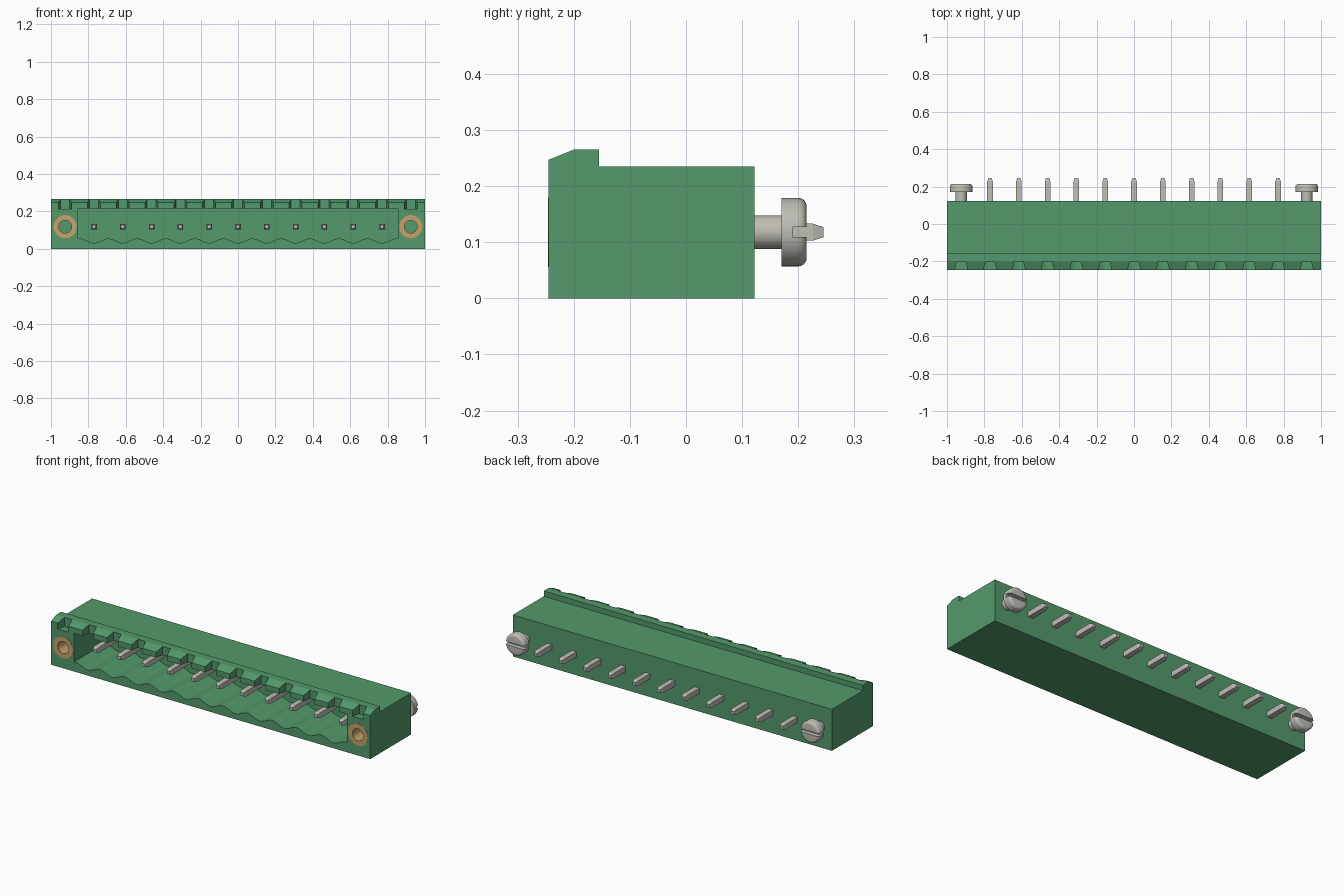
import bpy, bmesh, math
from mathutils import Matrix, Vector

if "Cube" in bpy.data.objects:
    bpy.data.objects.remove(bpy.data.objects["Cube"], do_unlink=True)


def material(name, rgb):
    m = bpy.data.materials.new(name)
    m.use_nodes = True
    m.diffuse_color = (*rgb, 1)
    m.node_tree.nodes["Principled BSDF"].inputs["Base Color"].default_value = (*rgb, 1)
    return m


GREEN = material("green plastic", (0.087, 0.323, 0.147))
METAL = material("tin grey", (0.52, 0.51, 0.46))
BRASS = material("brass", (0.56, 0.36, 0.15))

PITCH, AXIS_Z = 0.154, 0.118
FRONT, BACK = -0.245, 0.122
SCREW_X = 6 * PITCH


def finish(name, bm, mat, smooth=False):
    bmesh.ops.recalc_face_normals(bm, faces=bm.faces)
    me = bpy.data.meshes.new(name)
    bm.to_mesh(me)
    bm.free()
    me.materials.append(mat)
    ob = bpy.data.objects.new(name, me)
    bpy.context.collection.objects.link(ob)
    if smooth:
        bpy.ops.object.select_all(action='DESELECT')
        ob.select_set(True)
        bpy.context.view_layer.objects.active = ob
        bpy.ops.object.shade_smooth_by_angle(angle=math.radians(35))
    return ob


def prism(name, points, sweep, mat=GREEN):
    """Extrude a closed outline of 3D points along the sweep vector."""
    bm = bmesh.new()
    face = bm.faces.new([bm.verts.new(p) for p in points])
    new = bmesh.ops.extrude_face_region(bm, geom=[face])["geom"]
    bmesh.ops.translate(bm, vec=sweep, verts=[v for v in new if isinstance(v, bmesh.types.BMVert)])
    return finish(name, bm, mat)


def lathe(name, profile, x, mat, closed=False, steps=40):
    """Spin (radius, y) points about the y-directed line through (x, AXIS_Z)."""
    bm = bmesh.new()
    verts = [bm.verts.new((x + r, y, AXIS_Z)) for r, y in profile]
    ends = verts[1:] + verts[:1] if closed else verts[1:]
    edges = [bm.edges.new(pair) for pair in zip(verts, ends)]
    bmesh.ops.spin(bm, geom=verts + edges, cent=(x, 0, AXIS_Z), axis=(0, 1, 0),
                   angle=math.tau, steps=steps)
    bmesh.ops.remove_doubles(bm, verts=bm.verts, dist=0.0001)
    return finish(name, bm, mat, True)


def cut(target, cutter):
    mod = target.modifiers.new("cut", 'BOOLEAN')
    mod.operation, mod.solver, mod.object = 'DIFFERENCE', 'EXACT', cutter
    bpy.context.view_layer.objects.active = target
    bpy.ops.object.modifier_apply(modifier=mod.name)
    bpy.data.objects.remove(cutter, do_unlink=True)


# Housing with the raised latch lip along its front top edge
side = [(FRONT, 0), (BACK, 0), (BACK, 0.235), (-0.155, 0.235),
        (-0.155, 0.265), (-0.2, 0.265), (FRONT, 0.247)]
housing = prism("housing", [(-1, y, z) for y, z in side], (2, 0, 0))

# Socket cavity with a scalloped floor
floor = []
for i in range(133):
    x = (i / 66 - 1) * 5.5 * PITCH
    floor.append((x, -0.3, 0.043 - 0.012 * math.cos(math.tau * x / PITCH)))
outline = ([(-0.855, -0.3, 0.055)] + floor
           + [(0.855, -0.3, 0.055), (0.855, -0.3, 0.216), (-0.855, -0.3, 0.216)])
cut(housing, prism("cavity_cutter", outline, (0, 0.33, 0)))

# Tapered coding notches through the lip
for i in range(-6, 7):
    x = i * PITCH
    trapezoid = [(x - 0.038, -0.26, 0.213), (x + 0.038, -0.26, 0.213),
                 (x + 0.024, -0.2, 0.213), (x - 0.024, -0.2, 0.213)]
    cut(housing, prism("notch_cutter", trapezoid, (0, 0, 0.1)))

# Screw flanges: threaded insert at the front, slotted screw at the back
for side_name, s in (("left", 1), ("right", -1)):
    x = s * SCREW_X
    cut(housing, lathe("insert_cutter", [(0, -0.3), (0.062, -0.3), (0.062, -0.1), (0, -0.1)], x, GREEN))
    lathe(side_name + "_insert",
          [(0.034, FRONT - 0.001), (0.062, FRONT - 0.001), (0.062, -0.1), (0.034, -0.1)],
          x, BRASS, closed=True)
    rim = [(0.046 + 0.015 * math.cos(a), 0.2 + 0.015 * math.sin(a))
           for a in (math.pi / 2 * k / 5 for k in range(6))]
    screw = lathe(side_name + "_screw",
                  [(0, 0.11), (0.03, 0.11), (0.03, 0.17), (0.061, 0.17)] + rim + [(0, 0.215)],
                  x, METAL)
    slot = [(x - 0.1, 0.19, 0.109), (x - 0.1, 0.25, 0.109),
            (x - 0.1, 0.25, 0.127), (x - 0.1, 0.19, 0.127)]
    cut(screw, prism("slot_cutter", slot, (0.2, 0, 0)))

# Square contact pins with tapered ends
for i in range(-5, 6):
    bm = bmesh.new()
    rings = []
    for y, h in ((-0.185, 0.009), (-0.165, 0.015), (0.226, 0.015), (0.245, 0.009)):
        rings.append([bm.verts.new((i * PITCH + a * h, y, AXIS_Z + b * h))
                      for a, b in ((-1, -1), (1, -1), (1, 1), (-1, 1))])
    for lo, hi in zip(rings, rings[1:]):
        for k in range(4):
            n = (k + 1) % 4
            bm.faces.new((lo[k], lo[n], hi[n], hi[k]))
    bm.faces.new(rings[0])
    bm.faces.new(rings[-1])
    finish(f"contact_pin_{i + 6}", bm, METAL)
